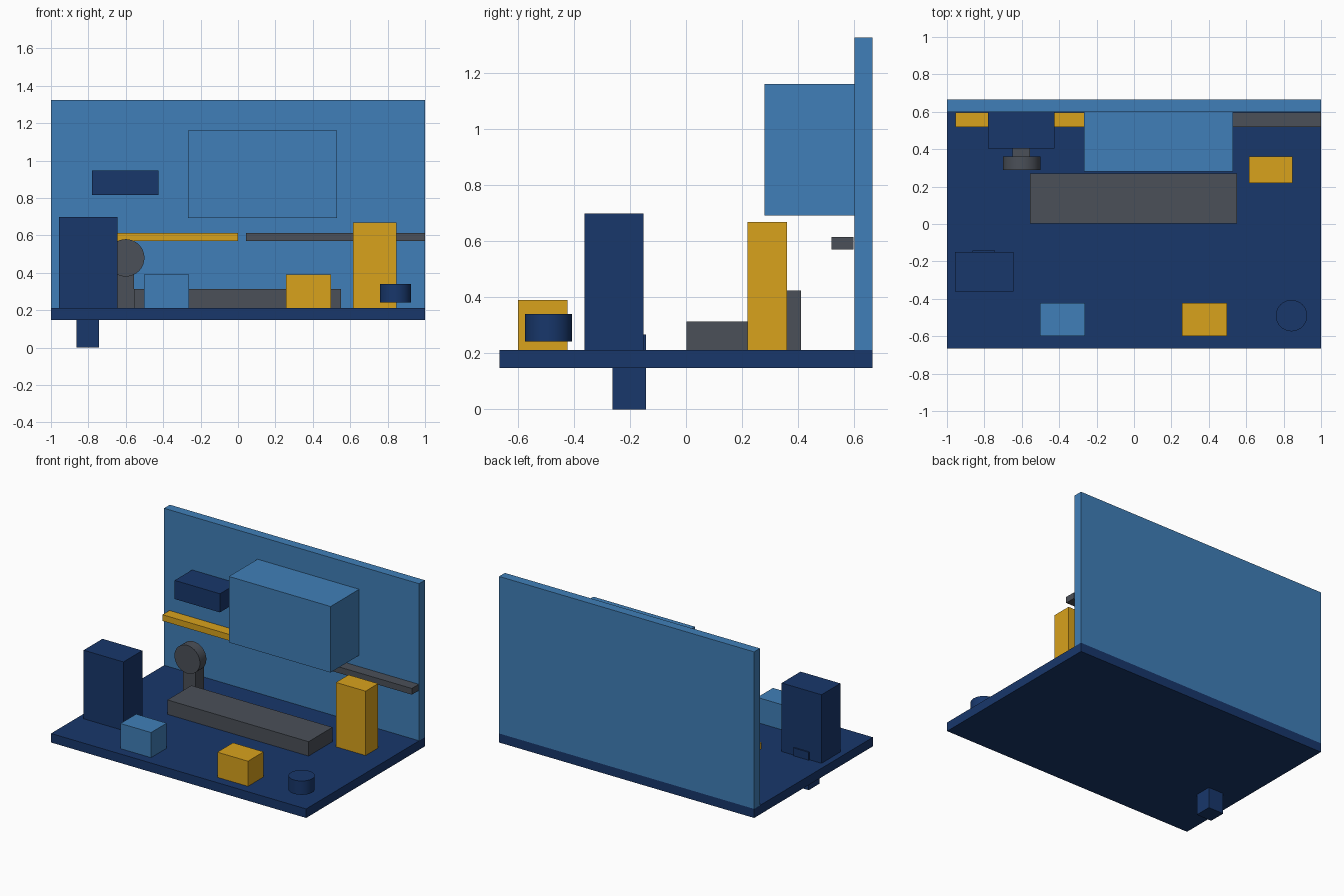
import bpy
import bmesh
from math import radians
from mathutils import Matrix

if "Cube" in bpy.data.objects:
    bpy.data.objects.remove(bpy.data.objects["Cube"])


def material(name, rgb):
    m = bpy.data.materials.new(name)
    m.diffuse_color = (*rgb, 1)
    m.use_nodes = True
    m.node_tree.nodes["Principled BSDF"].inputs["Base Color"].default_value = m.diffuse_color
    return m


NAVY = material("navy", (0.009, 0.038, 0.147))
BLUE = material("blue", (0.051, 0.212, 0.479))
AMBER = material("amber", (0.69, 0.36, 0.012))
GREY = material("dark_grey", (0.07, 0.08, 0.098))


def add_object(name, bm, mat):
    mesh = bpy.data.meshes.new(name)
    bm.to_mesh(mesh)
    bm.free()
    mesh.materials.append(mat)
    ob = bpy.data.objects.new(name, mesh)
    bpy.context.collection.objects.link(ob)
    return ob


def box(name, mat, x, y, z):
    """Box from (min, max) pairs on each axis."""
    bm = bmesh.new()
    bmesh.ops.create_cube(bm, size=1)
    bmesh.ops.scale(bm, vec=[b - a for a, b in (x, y, z)], verts=bm.verts)
    bmesh.ops.translate(bm, vec=[(a + b) / 2 for a, b in (x, y, z)], verts=bm.verts)
    return add_object(name, bm, mat)


def cylinder(name, mat, centre, radius, depth, tilt=0):
    bm = bmesh.new()
    bmesh.ops.create_cone(
        bm, cap_ends=True, segments=32, radius1=radius, radius2=radius, depth=depth,
        matrix=Matrix.Translation(centre) @ Matrix.Rotation(radians(tilt), 4, 'X'))
    ob = add_object(name, bm, mat)
    bpy.context.view_layer.objects.active = ob
    ob.select_set(True)
    bpy.ops.object.shade_smooth_by_angle(angle=radians(30))
    ob.select_set(False)


TOP = 0.212  # upper surface of the base

# Base and back wall
box("base_plate", NAVY, (-1, 1), (-0.665, 0.665), (0.148, TOP))
box("back_wall", BLUE, (-1, 1), (0.6, 0.665), (TOP, 1.325))

# Wall-mounted parts
box("wall_cabinet", BLUE, (-0.267, 0.53), (0.28, 0.6), (0.692, 1.16))
box("wall_bracket_box", NAVY, (-0.78, -0.425), (0.405, 0.6), (0.815, 0.947))
box("left_rail", AMBER, (-0.955, 0), (0.518, 0.596), (0.57, 0.614))
box("right_rail", GREY, (0.044, 1), (0.518, 0.596), (0.57, 0.614))

# Tower with the post that runs down through the base
box("tower", NAVY, (-0.957, -0.645), (-0.362, -0.151), (TOP, 0.698))
box("tower_post", NAVY, (-0.863, -0.743), (-0.262, -0.142), (0, 0.268))

# Bed and wheel on its column
box("bed", GREY, (-0.555, 0.552), (0.002, 0.27), (TOP, 0.314))
box("wheel_column", GREY, (-0.65, -0.555), (0.315, 0.41), (TOP, 0.424))
cylinder("wheel", GREY, (-0.6, 0.324, 0.48), 0.1, 0.072, tilt=90)

# Loose blocks and knob on the base
box("tall_block", AMBER, (0.615, 0.847), (0.219, 0.36), (TOP, 0.668))
for name, mat, x in (("left_block", BLUE, -0.383), ("right_block", AMBER, 0.377)):
    box(name, mat, (x - 0.12, x + 0.12), (-0.598, -0.423), (TOP, 0.39))
cylinder("knob", NAVY, (0.842, -0.49, 0.291), 0.084, 0.098)
